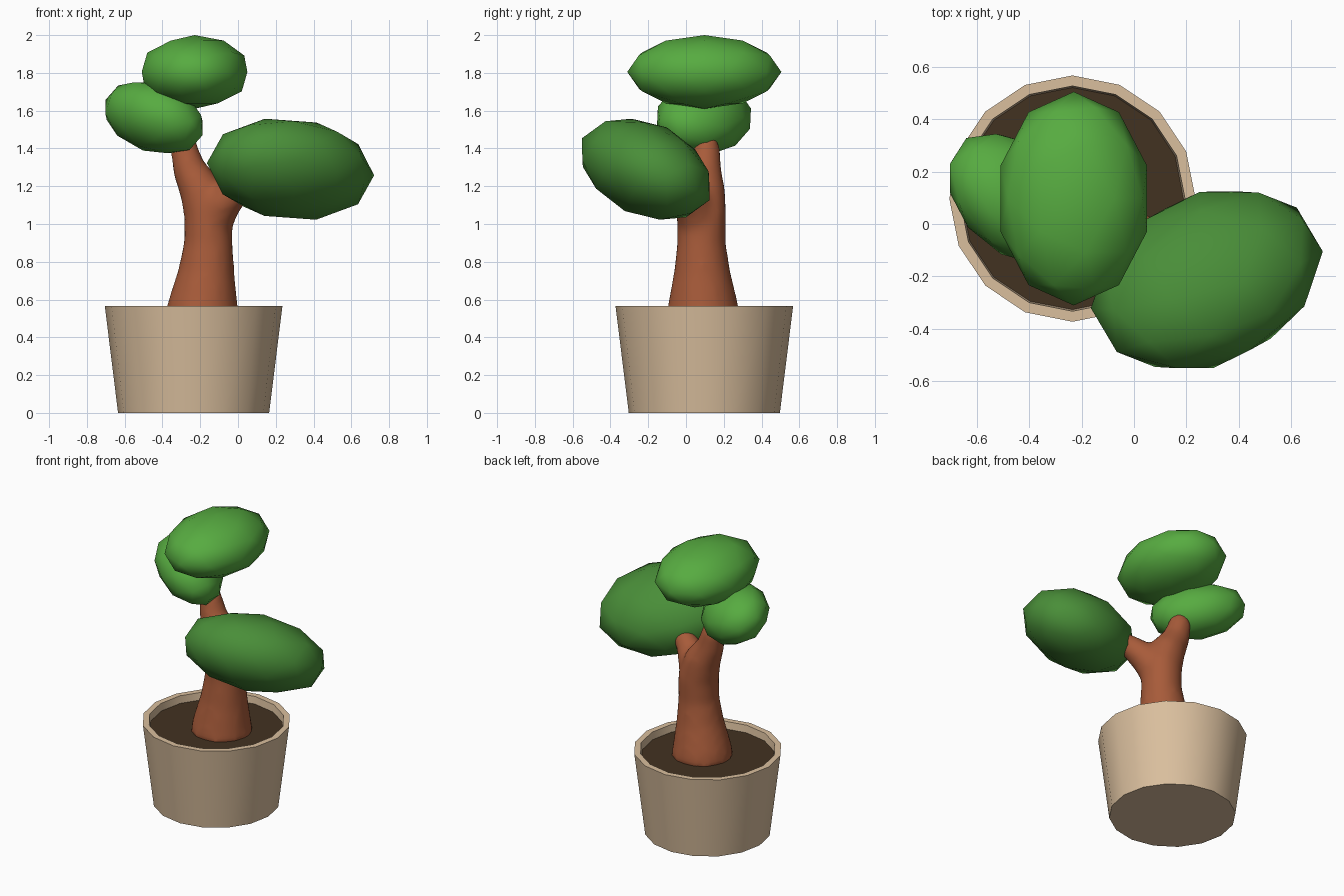
import bpy, bmesh, math
from mathutils import Vector, Matrix, Euler

if "Cube" in bpy.data.objects:
    bpy.data.objects.remove(bpy.data.objects["Cube"])


def material(name, rgb):
    m = bpy.data.materials.new(name)
    m.diffuse_color = (*rgb, 1)
    m.use_nodes = True
    m.node_tree.nodes["Principled BSDF"].inputs["Base Color"].default_value = m.diffuse_color
    return m


CLAY = material("pot clay", (0.70, 0.52, 0.34))
SOIL = material("dark soil", (0.055, 0.032, 0.015))
BARK = material("red brown bark", (0.39, 0.105, 0.042))
LIGHT_LEAF = material("light leaf green", (0.095, 0.41, 0.052))
DARK_LEAF = material("dark leaf green", (0.067, 0.27, 0.040))


def finish(bm, name, mat, angle=None):
    bmesh.ops.recalc_face_normals(bm, faces=bm.faces)
    me = bpy.data.meshes.new(name)
    bm.to_mesh(me)
    bm.free()
    me.materials.append(mat)
    ob = bpy.data.objects.new(name, me)
    bpy.context.collection.objects.link(ob)
    if angle is None:
        me.shade_smooth()
    else:
        bpy.ops.object.select_all(action='DESELECT')
        ob.select_set(True)
        bpy.context.view_layer.objects.active = ob
        bpy.ops.object.shade_smooth_by_angle(angle=math.radians(angle))
    return ob


def loft(bm, rings):
    """Skin a list of equal-length point rings and cap both ends."""
    vs = [[bm.verts.new(p) for p in ring] for ring in rings]
    n = len(vs[0])
    for a, b in zip(vs, vs[1:]):
        for i in range(n):
            j = (i + 1) % n
            bm.faces.new((a[i], a[j], b[j], b[i]))
    bm.faces.new(vs[0][::-1])
    bm.faces.new(vs[-1])


def circle(centre, r, n, rot=Matrix.Identity(3)):
    return [Vector(centre) + rot @ Vector((r * math.cos(t), r * math.sin(t), 0))
            for t in (2 * math.pi * i / n for i in range(n))]


def tube(bm, path, n=16):
    """Round tube along (x, y, z, radius) points."""
    pts = [Vector(p[:3]) for p in path]
    rings = []
    for i, p in enumerate(path):
        d = pts[min(i + 1, len(pts) - 1)] - pts[max(i - 1, 0)]
        rot = Vector((0, 0, 1)).rotation_difference(d).to_matrix()
        rings.append(circle(pts[i], p[3], n, rot))
    loft(bm, rings)


# Pot: tapered 16-sided shell with a flat rim and a recess
PX, PY = -0.235, 0.097
bm = bmesh.new()
loft(bm, [circle((PX, PY, z), r, 16) for r, z in
          ((0.40, 0), (0.47, 0.565), (0.43, 0.565), (0.42, 0.48))])
finish(bm, "pot", CLAY, 30)

# Soil disc just below the rim
bm = bmesh.new()
loft(bm, [circle((PX, PY, z), 0.424, 16) for z in (0.49, 0.515)])
finish(bm, "soil", SOIL, 30)

# Trunk with left branch and right branch, blended at the fork
bm = bmesh.new()
tube(bm, [(-0.188, 0.09, 0.49, 0.20), (-0.186, 0.09, 0.57, 0.188),
          (-0.167, 0.085, 0.75, 0.150), (-0.157, 0.082, 0.90, 0.130),
          (-0.157, 0.085, 1.05, 0.130), (-0.195, 0.092, 1.18, 0.117),
          (-0.262, 0.10, 1.30, 0.088), (-0.285, 0.108, 1.40, 0.074),
          (-0.288, 0.11, 1.46, 0.055)])
tube(bm, [(-0.155, 0.083, 0.96, 0.11), (-0.085, 0.03, 1.11, 0.103),
          (0.0, -0.02, 1.185, 0.078), (0.09, -0.065, 1.24, 0.06)])
trunk = finish(bm, "trunk", BARK)
rm = trunk.modifiers.new("blend", 'REMESH')
rm.mode = 'VOXEL'
rm.voxel_size = 0.022
rm.use_smooth_shade = True
sm = trunk.modifiers.new("soften", 'SMOOTH')
sm.factor = 0.5
sm.iterations = 8

# Foliage: faceted-outline ellipsoids (centre, radii, rotation in degrees)
for name, mat, c, s, r in (
        ("top_foliage", LIGHT_LEAF, (-0.23, 0.097, 1.805), (0.294, 0.408, 0.195), (0, 0, 0)),
        ("left_foliage", LIGHT_LEAF, (-0.445, 0.095, 1.563), (0.312, 0.223, 0.178), (-32, 11, -39)),
        ("right_foliage", DARK_LEAF, (0.278, -0.213, 1.29), (0.467, 0.346, 0.248), (-25, 10, 26))):
    bm = bmesh.new()
    bmesh.ops.create_icosphere(bm, subdivisions=2, radius=1)
    rot = Euler([math.radians(a) for a in r]).to_matrix().to_4x4()
    bm.transform(Matrix.Translation(c) @ rot @ Matrix.Diagonal((*s, 1)))
    finish(bm, name, mat)
